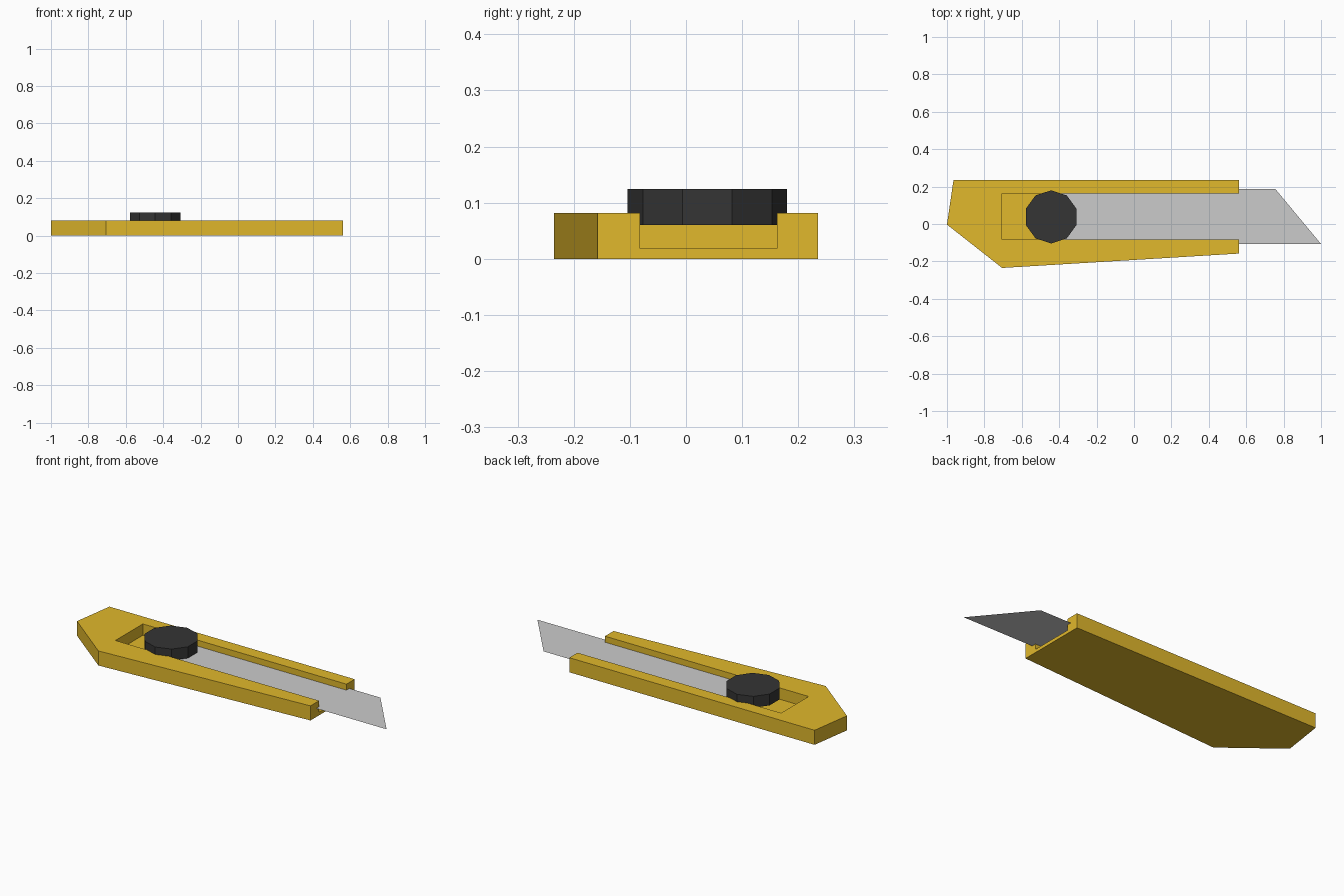
import bpy, bmesh, math

if "Cube" in bpy.data.objects:
    bpy.data.objects.remove(bpy.data.objects["Cube"])


def material(name, color):
    mat = bpy.data.materials.new(name)
    mat.diffuse_color = color
    mat.use_nodes = True
    mat.node_tree.nodes["Principled BSDF"].inputs["Base Color"].default_value = mat.diffuse_color
    return mat


def prism(name, outline, z0, z1, mat=None):
    """Flat outline at z0, extruded up to z1 (left as a sheet if z1 == z0)."""
    bm = bmesh.new()
    face = bm.faces.new([bm.verts.new((x, y, z0)) for x, y in outline])
    if z1 > z0:
        ext = bmesh.ops.extrude_face_region(bm, geom=[face], use_keep_orig=True)
        top = [v for v in ext["geom"] if isinstance(v, bmesh.types.BMVert)]
        bmesh.ops.translate(bm, verts=top, vec=(0, 0, z1 - z0))
        bmesh.ops.recalc_face_normals(bm, faces=bm.faces)
    mesh = bpy.data.meshes.new(name)
    bm.to_mesh(mesh)
    bm.free()
    obj = bpy.data.objects.new(name, mesh)
    bpy.context.collection.objects.link(obj)
    if mat:
        mesh.materials.append(mat)
    return obj


yellow = material("yellow_plastic", (0.75, 0.48, 0.025, 1))
black = material("black_plastic", (0.035, 0.035, 0.035, 1))

# Handle: tapered body with a slot open at the blade end
handle = prism("handle", [(-1, -0.003), (-0.705, -0.235), (0.562, -0.158),
                          (0.562, 0.235), (-0.965, 0.235)], 0, 0.082, yellow)
cutter = prism("slot_cutter", [(-0.706, -0.082), (0.8, -0.082),
                               (0.8, 0.162), (-0.706, 0.162)], 0.018, 0.2, yellow)
cutter.hide_render = True
mod = handle.modifiers.new("slot", "BOOLEAN")
mod.operation = "DIFFERENCE"
mod.solver = "EXACT"
mod.object = cutter
bpy.context.view_layer.objects.active = handle
bpy.ops.object.modifier_apply(modifier=mod.name)
bpy.data.objects.remove(cutter)

# Blade: thin sheet whose edges sit inside the handle walls
prism("blade", [(-0.44, -0.107), (1, -0.107), (0.755, 0.188), (-0.44, 0.188)],
      0.048, 0.048)

# Slider knob: ten-sided disc
ring = [(-0.443 + 0.142 * math.cos(math.radians(18 + 36 * i)),
         0.038 + 0.142 * math.sin(math.radians(18 + 36 * i))) for i in range(10)]
prism("slider_knob", ring, 0.06, 0.124, black)
